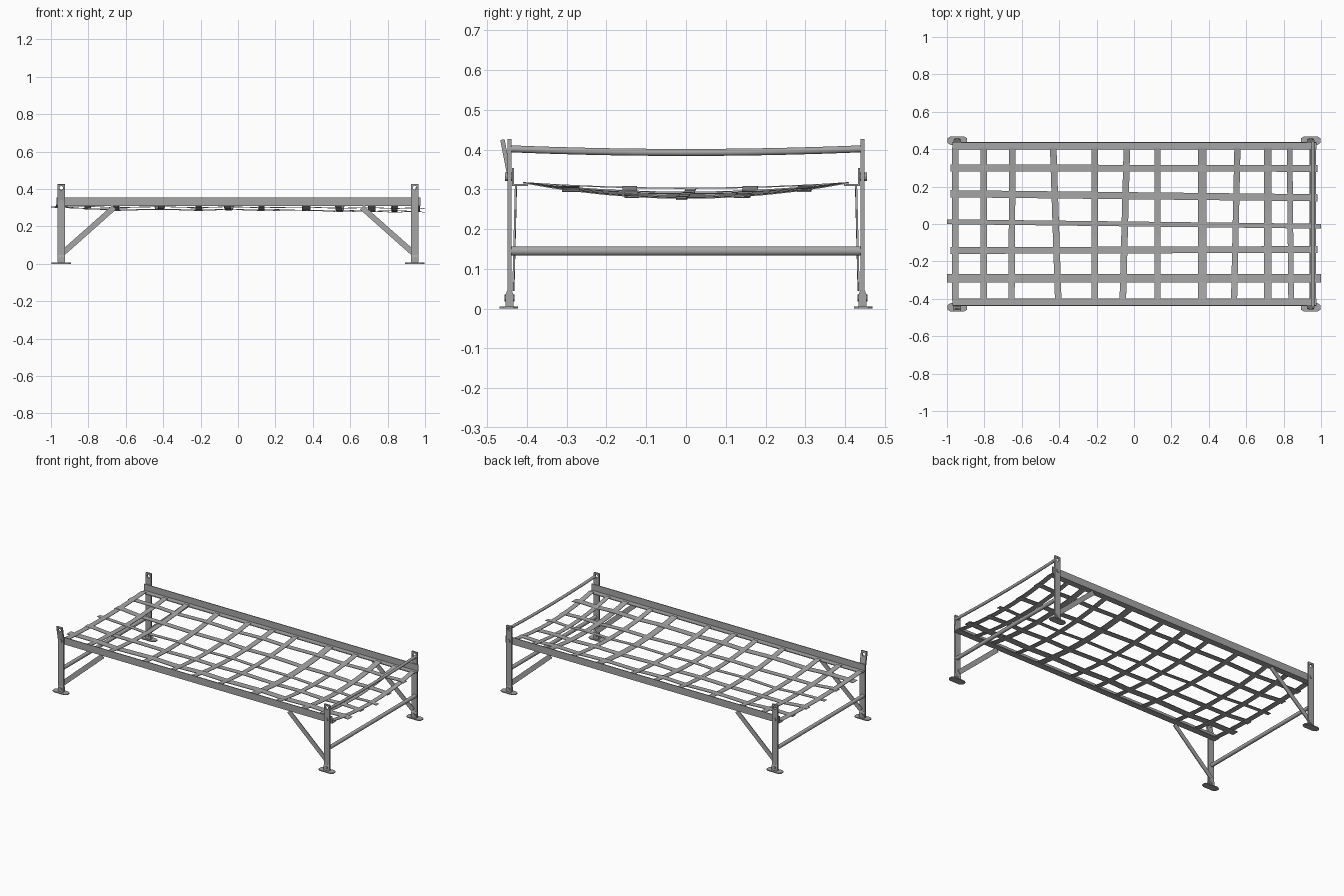
import bpy, bmesh, math
from mathutils import Vector, Matrix

cube = bpy.data.objects.get("Cube")
if cube:
    bpy.data.objects.remove(cube, do_unlink=True)

steel = bpy.data.materials.new("grey_steel")
steel.use_nodes = True
GREY = (0.38, 0.38, 0.38, 1)
steel.diffuse_color = GREY
steel.node_tree.nodes["Principled BSDF"].inputs["Base Color"].default_value = GREY


def finish(name, bm):
    bmesh.ops.recalc_face_normals(bm, faces=bm.faces)
    mesh = bpy.data.meshes.new(name)
    bm.to_mesh(mesh)
    bm.free()
    mesh.materials.append(steel)
    obj = bpy.data.objects.new(name, mesh)
    bpy.context.collection.objects.link(obj)
    return obj


def box(name, low, high):
    bm = bmesh.new()
    bmesh.ops.create_cube(bm, size=1)
    low, high = Vector(low), Vector(high)
    for v in bm.verts:
        v.co = (low + high) / 2 + v.co * (high - low)
    return finish(name, bm)


def ribbon(name, points, width, thick, side):
    """Flat band along points; side is its width direction."""
    bm = bmesh.new()
    side = Vector(side).normalized()
    rings = []
    for i, p in enumerate(points):
        a, b = points[max(i - 1, 0)], points[min(i + 1, len(points) - 1)]
        across = (Vector(b) - Vector(a)).cross(side).normalized() * thick / 2
        w = side * width / 2
        rings.append([bm.verts.new(Vector(p) + o) for o in
                      (w + across, across - w, -w - across, w - across)])
    for r, s in zip(rings, rings[1:]):
        for k in range(4):
            bm.faces.new((r[k], r[k - 1], s[k - 1], s[k]))
    bm.faces.new(rings[0])
    bm.faces.new(rings[-1])
    return finish(name, bm)


def extrude_profile(name, profile, direction):
    bm = bmesh.new()
    face = bm.faces.new([bm.verts.new(p) for p in profile])
    ext = bmesh.ops.extrude_face_region(bm, geom=[face])["geom"]
    moved = [v for v in ext if isinstance(v, bmesh.types.BMVert)]
    bmesh.ops.translate(bm, verts=moved, vec=direction)
    return finish(name, bm)


def disc(name, centre, radius, depth, sides=12):
    """Bolt with its axis along y."""
    bm = bmesh.new()
    turn = Matrix.Translation(centre) @ Matrix.Rotation(math.pi / 2, 4, 'X')
    bmesh.ops.create_cone(bm, cap_ends=True, segments=sides, radius1=radius,
                          radius2=radius, depth=depth, matrix=turn)
    return finish(name, bm)


def tube(name, x, z, radius, sag):
    """Round crossbar from side to side."""
    bm = bmesh.new()
    rings = []
    for i in range(11):
        y = -0.44 + 0.088 * i
        mid = z - sag * (1 - (y / 0.44) ** 2)
        rings.append([bm.verts.new((x + radius * math.cos(a), y, mid + radius * math.sin(a)))
                      for a in (math.tau * k / 14 for k in range(14))])
    for r, s in zip(rings, rings[1:]):
        for k in range(14):
            bm.faces.new((r[k], r[k - 1], s[k - 1], s[k]))
    bm.faces.new(rings[0])
    bm.faces.new(rings[-1])
    obj = finish(name, bm)
    bpy.ops.object.select_all(action='DESELECT')
    obj.select_set(True)
    bpy.context.view_layer.objects.active = obj
    bpy.ops.object.shade_smooth_by_angle()


def pierced_tab(name, x, y, lean):
    """Upper end of a leg: a plate with a round hole, leaning outwards."""
    bm = bmesh.new()
    n, half, hole_z, thick = 16, 0.02, 0.074, 0.011
    layers = []
    for off in (-thick / 2, thick / 2):
        inner, outer = [], []
        for k in range(n):
            c, s = math.cos(math.tau * k / n), math.sin(math.tau * k / n)
            m = half / max(abs(c), abs(s))
            inner.append(bm.verts.new((0.011 * c, off, hole_z + 0.011 * s)))
            z = hole_z + m * s
            outer.append(bm.verts.new((m * c, off, 0 if s < -0.7 else z)))
        layers.append((inner, outer))
    (i0, o0), (i1, o1) = layers
    for k in range(n):
        for a, b in ((i0, o0), (i1, o1), (i0, i1), (o0, o1)):
            bm.faces.new((a[k], a[k - 1], b[k - 1], b[k]))
    bm.transform(Matrix.Translation((x, y, 0.333)) @ Matrix.Rotation(lean, 4, 'X'))
    finish(name, bm)


# Legs, feet, braces and bolts at the four corners
for sx, end in ((-1, "right"), (1, "left")):
    for sy, face in ((-1, "front"), (1, "back")):
        tag = f"{face}_{end}"
        x, y = 0.945 * sx, 0.444 * sy
        box("leg_" + tag, (x - 0.02, y - 0.0055, 0.01), (x + 0.02, y + 0.0055, 0.335))
        pierced_tab("leg_tab_" + tag, x, y, 0.19 if (sx, sy) == (-1, -1) else 0)
        plate = [(0.052, 0.012), (0.036, 0.023), (-0.036, 0.023), (-0.052, 0.012)]
        plate += [(-a, -b) for a, b in plate]
        extrude_profile("foot_" + tag, [(x + a, y + 0.002 * sy + b, 0) for a, b in plate],
                        (0, 0, 0.006))
        shoe = [(-0.01, 0.006), (0.01, 0.006), (0.01, 0.035), (0.006, 0.046),
                (-0.006, 0.046), (-0.01, 0.035)]
        extrude_profile("foot_socket_" + tag, [(x - 0.018, y + b, z) for b, z in shoe],
                        (0.036, 0, 0))
        ribbon("brace_" + tag, [(sx * 0.94, sy * 0.434, 0.055), (sx * 0.662, sy * 0.428, 0.302)],
               0.03, 0.005, (sx * 0.257, 0, 0.285))
        disc("rail_bolt_" + tag, (x, sy * 0.444, 0.332), 0.011, 0.022)
        disc("foot_bolt_" + tag, (x, sy * 0.444, 0.027), 0.009, 0.026)

# Angle-section side rails
for sy, face in ((-1, "front"), (1, "back")):
    angle = [(0.398, 0.309), (0.438, 0.309), (0.438, 0.354), (0.433, 0.354),
             (0.433, 0.314), (0.398, 0.314)]
    extrude_profile("side_rail_" + face, [(-0.97, sy * a, z) for a, z in angle], (1.945, 0, 0))

# Crossbars: one low at each end, one high at the left end
tube("lower_bar_right", -0.95, 0.145, 0.012, 0)
tube("lower_bar_left", 0.95, 0.145, 0.012, 0)
tube("upper_bar_left", 0.957, 0.402, 0.009, 0.009)

# Cross straps: x at front, x at back, width, sag
cross = [(-0.955, -0.955, 0.035, 0.014), (-0.803, -0.803, 0.034, 0.024),
         (-0.655, -0.65, 0.034, 0.03), (-0.405, -0.432, 0.035, 0.028),
         (-0.21, -0.21, 0.033, 0.03), (-0.06, -0.038, 0.035, 0.029),
         (0.125, 0.125, 0.033, 0.03), (0.365, 0.365, 0.045, 0.033),
         (0.535, 0.553, 0.033, 0.036), (0.715, 0.715, 0.038, 0.038),
         (0.84, 0.832, 0.03, 0.039), (0.958, 0.958, 0.032, 0.039)]
# Long straps: y at right end, y at left end, width, x at right end, x at left end
along = [(-0.29, -0.29, 0.044, -1, 1), (-0.142, -0.136, 0.036, -0.98, 0.98),
         (0.012, -0.012, 0.026, -1, 1), (0.162, 0.14, 0.038, -0.98, 0.98),
         (0.3, 0.297, 0.036, -0.98, 0.98)]


def net_height(y, sag):
    return 0.317 - sag * (1 - (y / 0.41) ** 2)


for i, (xf, xb, width, sag) in enumerate(cross):
    pts = []
    for k in range(13):
        y = -0.41 + 0.82 * k / 12
        pts.append((xf + (xb - xf) * k / 12, y, net_height(y, sag)))
    ribbon(f"cross_strap_{i + 1}", pts, width, 0.003, (1, 0, 0))

for j, (yr, yl, width, x_right, x_left) in enumerate(along):
    pts = [(x_right, yr, net_height(yr, cross[0][3]) - 0.002)]
    for i, (xf, xb, _, sag) in enumerate(cross):
        weave = 0.0025 if (i + j) % 2 else -0.0025
        x = xf + (xb - xf) * (yr + 0.41) / 0.82
        y = yr + (yl - yr) * (x + 1) / 2
        pts.append((x, y, net_height(y, sag) + weave))
    pts.append((x_left, yl, net_height(yl, cross[-1][3]) - 0.003))
    ribbon(f"long_strap_{j + 1}", pts, width, 0.003, (0, 1, 0))
